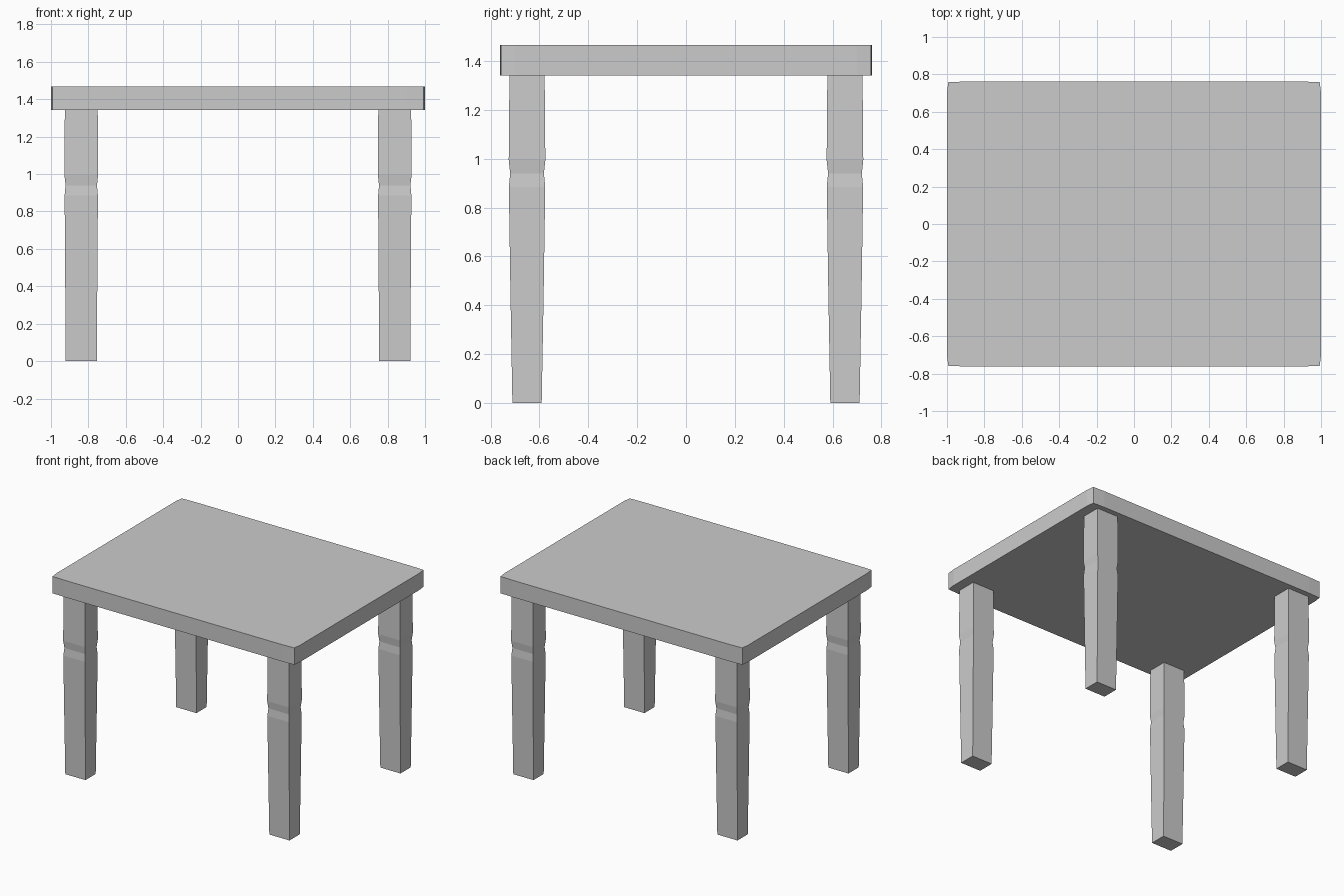
import bpy, bmesh

if "Cube" in bpy.data.objects:
    bpy.data.objects.remove(bpy.data.objects["Cube"])


def loft(name, rings):
    """Skin a stack of equal-length vertex rings and cap both ends."""
    bm = bmesh.new()
    loops = [[bm.verts.new(p) for p in ring] for ring in rings]
    n = len(loops[0])
    for a, b in zip(loops, loops[1:]):
        for i in range(n):
            j = (i + 1) % n
            bm.faces.new((a[i], a[j], b[j], b[i]))
    bm.faces.new(loops[0][::-1])
    bm.faces.new(loops[-1])
    bmesh.ops.recalc_face_normals(bm, faces=bm.faces[:])
    mesh = bpy.data.meshes.new(name)
    bm.to_mesh(mesh)
    bm.free()
    obj = bpy.data.objects.new(name, mesh)
    bpy.context.collection.objects.link(obj)
    return obj


# Tabletop: slab with barely eased corners
corner = [(1.0, 0.70), (0.993, 0.758), (0.90, 0.762)]
outline = (corner + [(-x, y) for x, y in corner[::-1]]
           + [(-x, -y) for x, y in corner] + [(x, -y) for x, y in corner[::-1]])
loft("tabletop", [[(x, y, z) for x, y in outline] for z in (1.342, 1.467)])

# Legs: tapered rectangular posts with a shallow groove (z, half x, half y)
profile = [(0.0, 0.083, 0.060), (0.45, 0.086, 0.068), (0.885, 0.089, 0.0745),
           (0.94, 0.084, 0.069), (0.995, 0.090, 0.075), (1.342, 0.088, 0.072)]
for side, sx in (("left", -1), ("right", 1)):
    for end, sy in (("front", -1), ("back", 1)):
        cx, cy = sx * 0.838, sy * 0.651
        loft(f"{end}_{side}_leg",
             [[(cx + a * hx, cy + b * hy, z)
               for a, b in ((-1, -1), (1, -1), (1, 1), (-1, 1))]
              for z, hx, hy in profile])
